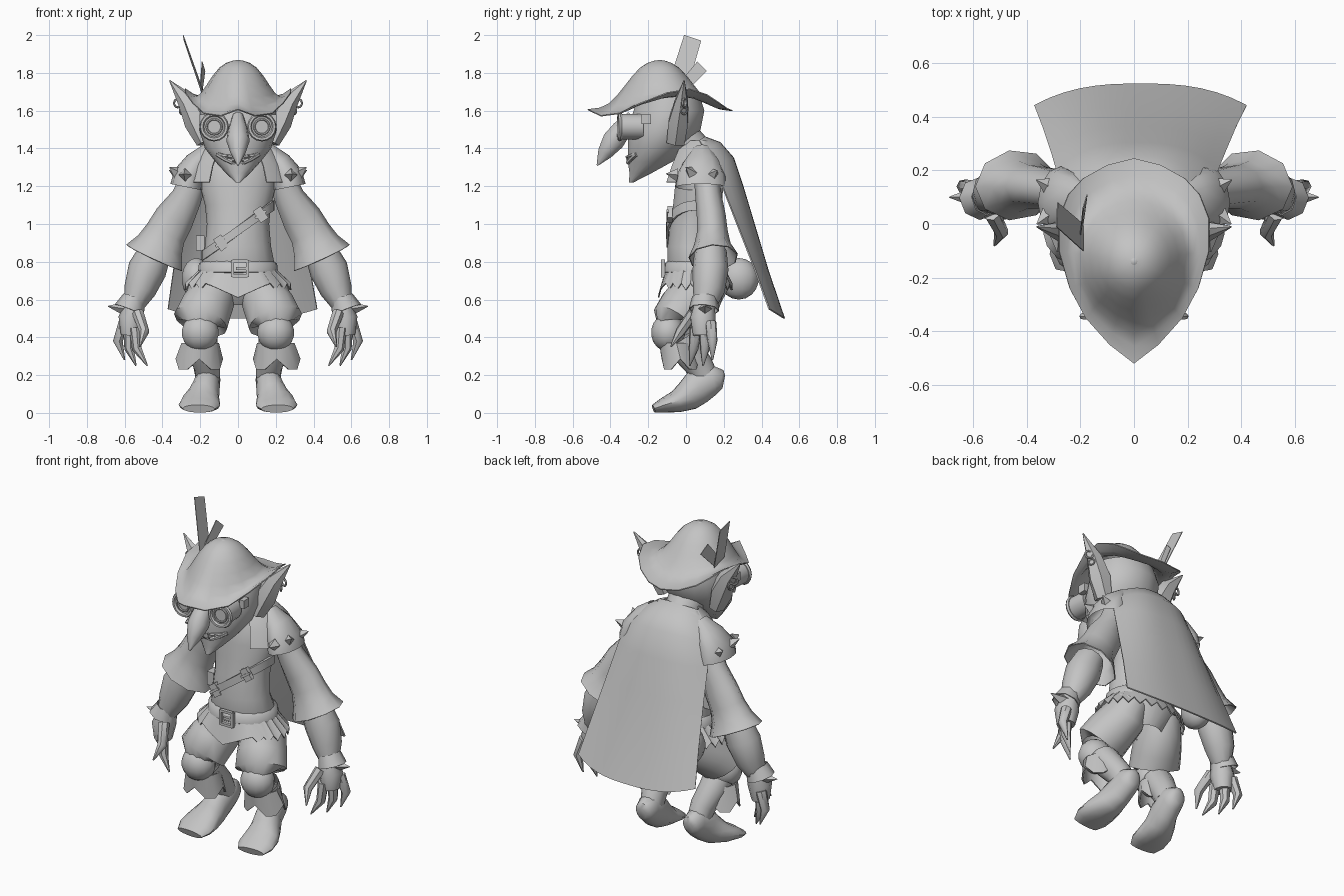
import bpy, bmesh, math
from mathutils import Vector, Matrix

if "Cube" in bpy.data.objects:
    bpy.data.objects.remove(bpy.data.objects["Cube"])

grey = bpy.data.materials.new("plain_grey")
grey.diffuse_color = (0.55, 0.55, 0.55, 1)
grey.use_nodes = True
grey.node_tree.nodes["Principled BSDF"].inputs["Base Color"].default_value = grey.diffuse_color


def finish(name, bm, mirror=False, thick=0, angle=50):
    bmesh.ops.recalc_face_normals(bm, faces=bm.faces)
    me = bpy.data.meshes.new(name)
    bm.to_mesh(me)
    bm.free()
    me.materials.append(grey)
    ob = bpy.data.objects.new(name, me)
    bpy.context.collection.objects.link(ob)
    bpy.ops.object.select_all(action='DESELECT')
    ob.select_set(True)
    bpy.context.view_layer.objects.active = ob
    if thick:
        mod = ob.modifiers.new("thickness", 'SOLIDIFY')
        mod.thickness, mod.offset = thick, 0
        bpy.ops.object.modifier_apply(modifier=mod.name)
    bpy.ops.object.shade_smooth_by_angle(angle=math.radians(angle))
    if mirror:
        ob.modifiers.new("mirror", 'MIRROR')
    return ob


def grid(name, rows, wrap_u=False, wrap_v=False, caps=False, **kw):
    """Skin a grid of points, optionally closed in either direction."""
    bm = bmesh.new()
    vs = [[bm.verts.new(p) for p in r] for r in rows]
    m, n = len(vs), len(vs[0])
    for i in range(m if wrap_v else m - 1):
        for j in range(n if wrap_u else n - 1):
            a, b = (i + 1) % m, (j + 1) % n
            bm.faces.new((vs[i][j], vs[i][b], vs[a][b], vs[a][j]))
    if caps:
        bm.faces.new(vs[0])
        bm.faces.new(vs[-1])
    return finish(name, bm, **kw)


def tube(name, pts, n=12, flat=False, caps=True, **kw):
    """Loft ellipses (x, y, z, radius a, radius b) along a path."""
    rows, P = [], [Vector(p[:3]) for p in pts]
    for i, p in enumerate(pts):
        t = (P[min(i + 1, len(P) - 1)] - P[max(i - 1, 0)]).normalized()
        if flat:
            t = Vector((0, 0, 1))
        u = (Vector((1, 0, 0)) - t * t.x).normalized()
        v = t.cross(u)
        rows.append([P[i] + u * p[3] * math.cos(2 * math.pi * k / n)
                     + v * p[4] * math.sin(2 * math.pi * k / n) for k in range(n)])
    return grid(name, rows, wrap_u=True, caps=caps, **kw)


def torus(name, c, axis, R, r, n=16, m=6, **kw):
    q = Vector(axis).to_track_quat('Z', 'Y')
    rows = []
    for i in range(n):
        a = 2 * math.pi * i / n
        rows.append([Vector(c) + q @ Vector(((R + r * math.cos(b)) * math.cos(a),
                    (R + r * math.cos(b)) * math.sin(a), r * math.sin(b)))
                    for b in [2 * math.pi * j / m for j in range(m)]])
    return grid(name, rows, True, True, **kw)


def ball(name, c, s, **kw):
    bm = bmesh.new()
    bmesh.ops.create_uvsphere(bm, u_segments=14, v_segments=9, radius=1,
                              matrix=Matrix.Translation(c) @ Matrix.Diagonal((*s, 1)))
    return finish(name, bm, **kw)


def box(name, c, s, tilt=0, **kw):
    bm = bmesh.new()
    M = Matrix.Translation(c) @ Matrix.Rotation(tilt, 4, 'Y') @ Matrix.Diagonal((*s, 1))
    bmesh.ops.create_cube(bm, size=1, matrix=M)
    return finish(name, bm, **kw)


def cone(name, c, d, r1, r2, depth, n=4, **kw):
    """Cone or cylinder whose base sits at c and points along d."""
    bm = bmesh.new()
    M = Matrix.Translation(c) @ Vector(d).to_track_quat('Z', 'Y').to_matrix().to_4x4()
    bmesh.ops.create_cone(bm, cap_ends=True, segments=n, radius1=r1, radius2=r2,
                          depth=depth, matrix=M @ Matrix.Translation((0, 0, depth / 2)))
    return finish(name, bm, **kw)


# Head, neck, nose, ears
tube("head", [(0, -.29, 1.22, .012, .012), (0, -.24, 1.27, .065, .06), (0, -.19, 1.33, .12, .12),
              (0, -.155, 1.4, .175, .155), (0, -.115, 1.5, .205, .195), (0, -.09, 1.6, .2, .19),
              (0, -.09, 1.68, .18, .165)], n=18, flat=True, caps=False)
tube("neck", [(0, .06, 1.36, .1, .1), (0, -.01, 1.44, .11, .1)], caps=False)
tube("nose", [(0, -.28, 1.57, .03, .035), (0, -.34, 1.5, .052, .055), (0, -.385, 1.44, .062, .062),
              (0, -.43, 1.375, .04, .042), (0, -.47, 1.31, .004, .004)], n=10, caps=False)
tube("ear", [(.175, -.055, 1.43, .045, .055), (.215, -.04, 1.54, .07, .06), (.267, -.025, 1.645, .052, .04),
             (.362, -.01, 1.76, .003, .003)], n=6, mirror=True, angle=30)
torus("earring", (.318, -.01, 1.64), (.4, 1, 0), .022, .006, mirror=True)
torus("lower_earring", (.3, -.01, 1.6), (1, .5, 0), .018, .005, mirror=True)

# Mouth and teeth
for nm, dz, r in (("upper_lip", .012, .01), ("lower_lip", -.028, .012)):
    tube(nm, [(x, -.31 + 4 * x * x, 1.345 + dz * (1 - abs(x) / .12) + 2.2 * x * x, r, r)
              for x in (-.11, -.07, -.03, .03, .07, .11)], n=6)
for x in (.02, .055, .085):
    cone("tooth", (x, -.312 + 4 * x * x, 1.36 + 2 * x * x), (0, 0, -1), .011, .002, .035, mirror=True)

# Goggles
cone("goggle_cup", (.115, -.23, 1.515), (.08, -1, 0), .068, .068, .115, 16, mirror=True)
torus("goggle_rim", (.126, -.35, 1.515), (.08, -1, 0), .066, .012, mirror=True)
torus("goggle_lens_ring", (.126, -.35, 1.515), (.08, -1, 0), .04, .006, mirror=True)
box("goggle_hinge", (.19, -.21, 1.555), (.03, .05, .05), mirror=True)

# Hat: round dome blending into a pointed brim
edge = [(0, -.52, 1.605), (.09, -.45, 1.572), (.18, -.35, 1.585), (.24, -.24, 1.64), (.28, -.1, 1.695),
        (.28, .02, 1.715), (.245, .11, 1.685), (.19, .17, 1.645), (.1, .22, 1.61), (0, .245, 1.6)]
edge += [(-x, y, z) for x, y, z in edge[-2:0:-1]]
levels = [(.02, 1.864, 0), (.1, 1.861, 0), (.2, 1.85, 0), (.32, 1.825, 0), (.44, 1.783, .01), (.55, 1.735, .04),
          (.66, 1.69, .15), (.76, 1.655, .38), (.87, 1.63, .68), (1, 1.6, 1)]


def hat_point(x, y, z, f, h, w):
    d = Vector((x, y + .14))
    d = d.lerp(d.normalized() * .31, 1 - f * f) * f
    return (d.x, d.y - .14, h * (1 - w) + z * w)


grid("hat", [[hat_point(*e, *lv) for e in edge] for lv in levels], wrap_u=True, thick=.006, angle=60)
tube("hat_top", [(0, -.14, 1.858, .02, .02), (0, -.14, 1.867, .012, .012)], flat=True, angle=80)
grid("tall_feather", [[(-.19, -.1, 1.72), (-.19, 0, 1.69)], [(-.29, -.01, 2), (-.285, .08, 1.97)]], thick=.004)
grid("short_feather", [[(-.2, -.04, 1.74), (-.19, 0, 1.7)], [(-.19, .06, 1.86), (-.175, .11, 1.81)]], thick=.004)

# Torso
tube("torso", [(0, .09, .57, .1, .09), (0, .08, .68, .19, .16), (0, .05, .78, .195, .15),
               (0, .03, .88, .175, .13), (0, .045, 1, .165, .13), (0, .06, 1.1, .175, .13),
               (0, .07, 1.2, .2, .13), (0, .08, 1.32, .19, .12), (0, .08, 1.4, .11, .08)], n=18, flat=True, caps=False)
tube("belt", [(0, .05, .73, .19, .15), (0, .05, .745, .212, .17), (0, .05, .79, .207, .165),
              (0, .05, .81, .18, .14)], n=20, flat=True, caps=False)
for dx, dz, sx, sz in ((-.04, 0, .015, .09), (.04, 0, .015, .09), (0, .04, .08, .015), (0, -.04, .08, .015),
                       (.01, 0, .06, .015)):
    box("belt_buckle", (.01 + dx, -.122, .765 + dz), (sx, .02, sz))


# Tattered tunic hem with a point at the front
def hem(k):
    a = 2 * math.pi * k / 48
    x, y = .28 * math.cos(a), .05 + .195 * math.sin(a)
    front = y < 0 and abs(x) < .17
    return (x, y, .61 + .45 * abs(x) if front else .65 + .035 * (k % 2))


grid("tunic_skirt", [[(.2 * math.cos(a), .05 + .155 * math.sin(a), .76)
                      for a in [2 * math.pi * k / 48 for k in range(48)]],
                     [hem(k) for k in range(48)]], wrap_u=True, thick=.006)

# Diagonal strap with buckles, hip bag and pouch
ring = [2 * math.pi * k / 28 for k in range(28)]
grid("chest_strap", [[(.185 * math.cos(a), .045 + .145 * math.sin(a), .965 + .133 * math.cos(a) + d)
                      for a in ring] for d in (-.026, .026)], wrap_u=True, thick=.014)
for x, z in ((.12, 1.05), (-.09, .9)):
    box("strap_buckle", (x, -.085, z), (.05, .025, .075), tilt=-.6)
    box("strap_buckle_pin", (x, -.098, z), (.07, .012, .014), tilt=-.6)
ball("hip_bag", (-.22, .28, .71), (.08, .105, .11))
box("hip_pouch", (-.2, .05, .9), (.045, .07, .08))

# Legs and boots
tube("trouser_leg", [(.11, .1, .72, .1, .12), (.13, .06, .63, .125, .14), (.17, -.01, .55, .14, .14),
                     (.198, -.06, .485, .148, .128), (.2, -.06, .475, .1, .095)], n=14, mirror=True, caps=False)
ball("knee", (.2, -.095, .425), (.1, .09, .1), mirror=True)
tube("shin", [(.195, -.03, .39, .085, .08), (.19, 0, .34, .085, .085), (.165, .07, .25, .072, .075),
              (.16, .1, .19, .065, .07)], mirror=True, caps=False)
rim = [2 * math.pi * k / 12 for k in range(12)]
grid("boot_cuff", [[(.2 + .095 * math.cos(a), -.05 + .088 * math.sin(a), .37) for a in rim],
                   [(.205 + .122 * math.cos(a), -.03 + .095 * math.sin(a), .285 if k % 3 == 0 else .23)
                    for k, a in enumerate(rim)]], wrap_u=True, thick=.008, mirror=True)
tube("boot", [(.16, .2, .165, .025, .035), (.16, .185, .168, .05, .062), (.16, .14, .178, .067, .085),
              (.168, .06, .135, .072, .095), (.183, .01, .09, .085, .082), (.198, -.05, .06, .104, .06),
              (.205, -.12, .04, .11, .04), (.208, -.172, .022, .085, .022)], n=14, mirror=True)

# Arms and flared sleeves
tube("sleeve", [(.23, .11, 1.24, .07, .065), (.27, .12, 1.14, .08, .068), (.335, .135, 1.03, .105, .075),
                (.38, .14, .95, .11, .08), (.41, .14, .885, .128, .095), (.44, .145, .82, .165, .13)],
     n=9, caps=False, mirror=True, thick=.006, angle=60)
tube("forearm", [(.435, .13, .86, .085, .085), (.48, .13, .76, .103, .095), (.52, .12, .65, .085, .085),
                 (.55, .1, .57, .055, .06)], mirror=True, caps=False)
tube("hand", [(.545, .1, .58, .05, .055), (.565, .09, .5, .068, .07), (.57, .09, .41, .05, .055)],
     n=10, mirror=True)
cone("wrist_spike", (.59, .1, .55), (1, 0, .15), .04, .002, .1, mirror=True)
tube("wrist_cuff", [(.55, .1, .61, .058, .065), (.575, .095, .545, .08, .078)], n=8, caps=False,
     mirror=True, thick=.005)
for b, m, t in (((.6, .13, .48), (.635, .14, .38), (.6, .14, .28)),
                ((.575, .1, .44), (.575, .1, .34), (.54, .09, .25)),
                ((.545, .05, .45), (.535, .04, .34), (.48, .02, .25)),
                ((.53, .04, .53), (.495, -.03, .43), (.52, -.08, .35))):
    tube("finger", [(*b, .032, .032), (*m, .027, .027), (*t, .004, .004)], n=7, mirror=True)

# Shoulder guards with spikes
tube("shoulder_guard", [(.15, .085, 1.39, .045, .05), (.215, .085, 1.32, .07, .1), (.26, .08, 1.255, .083, .13),
                        (.272, .08, 1.195, .088, .135)], n=12, mirror=True, angle=60, caps=False)
for c, d in (((.28, -.045, 1.26), (.1, -1, .1)), ((.32, .03, 1.27), (.7, -.5, .5)),
             ((.315, .14, 1.26), (.8, .4, .4))):
    cone("shoulder_spike", c, d, .035, .002, .06, mirror=True)

# Collar mantle, open at the chest
arc = [math.radians(-58 + 296 * k / 20) for k in range(21)]
grid("mantle", [[(rx * math.cos(a), .09 + (rf if a < 0 or a > math.pi else rb) * math.sin(a), z) for a in arc]
                for rx, rf, rb, z in ((.13, .1, .04, 1.44), (.19, .15, .07, 1.39), (.25, .19, .1, 1.31),
                                      (.285, .225, .11, 1.22))], thick=.008)

# Cape: half width, centre y and z, edge y and z
drop = [(.13, .1, 1.46, .07, 1.44), (.2, .18, 1.43, .1, 1.39), (.27, .25, 1.35, .14, 1.3),
        (.3, .3, 1.2, .2, 1.18), (.325, .36, 1, .27, 1), (.36, .435, .75, .36, .77), (.395, .52, .5, .44, .55)]
grid("cape", [[(w * u + .004 * i, yc + (ye - yc) * abs(u) ** 2.7, zc + (ze - zc) * abs(u) ** 2.7)
               for u in [k / 7 - 1 for k in range(15)]]
              for i, (w, yc, zc, ye, ze) in enumerate(drop)], thick=.008)
